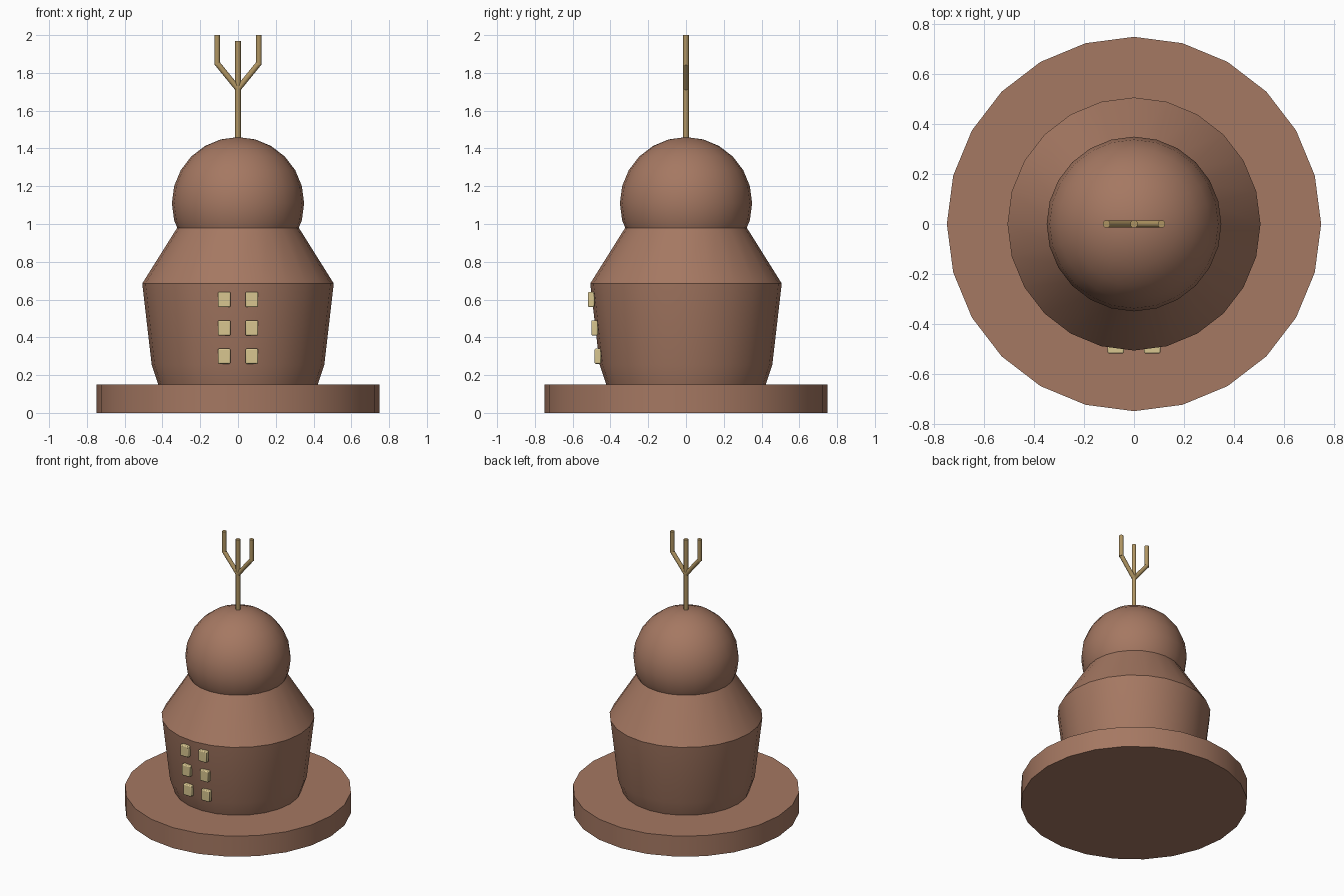
import bpy, bmesh, math
from mathutils import Vector

if "Cube" in bpy.data.objects:
    bpy.data.objects.remove(bpy.data.objects["Cube"])


def srgb(r, g, b):
    def lin(c):
        c /= 255
        return c / 12.92 if c <= 0.04045 else ((c + 0.055) / 1.055) ** 2.4
    return (lin(r), lin(g), lin(b), 1)


def material(name, rgb):
    m = bpy.data.materials.new(name)
    m.diffuse_color = srgb(*rgb)
    m.use_nodes = True
    m.node_tree.nodes["Principled BSDF"].inputs["Base Color"].default_value = m.diffuse_color
    return m


clay = material("clay_brown", (165, 120, 98))
brass = material("dull_brass", (176, 149, 98))
glow = material("pale_yellow", (216, 198, 144))


def finish(name, mat, angle=30):
    ob = bpy.context.object
    ob.name = name
    ob.data.materials.append(mat)
    bpy.ops.object.shade_smooth_by_angle(angle=math.radians(angle))
    return ob


def lathe(name, profile, mat, sides=24):
    """Closed solid turned around z from (radius, height) points."""
    bm = bmesh.new()
    rings = []
    for r, z in profile:
        rings.append([bm.verts.new((r * math.cos(2 * math.pi * i / sides),
                                    r * math.sin(2 * math.pi * i / sides), z))
                      for i in range(sides)])
    for lo, hi in zip(rings, rings[1:]):
        for i in range(sides):
            j = (i + 1) % sides
            bm.faces.new((lo[i], lo[j], hi[j], hi[i]))
    bm.faces.new(rings[0][::-1])
    bm.faces.new(rings[-1])
    me = bpy.data.meshes.new(name)
    bm.to_mesh(me)
    bm.free()
    ob = bpy.data.objects.new(name, me)
    bpy.context.collection.objects.link(ob)
    bpy.ops.object.select_all(action='DESELECT')
    ob.select_set(True)
    bpy.context.view_layer.objects.active = ob
    return finish(name, mat)


def rod(name, a, b, radius=0.015):
    a, b = Vector(a), Vector(b)
    d = b - a
    bpy.ops.mesh.primitive_cylinder_add(vertices=12, radius=radius, depth=d.length,
                                        location=(a + b) / 2)
    bpy.context.object.rotation_euler = d.to_track_quat('Z', 'Y').to_euler()
    return finish(name, brass, 40)


# Round plinth and tapered body with sloping shoulder
lathe("plinth", [(0.75, 0), (0.75, 0.15)], clay)
lathe("body", [(0.42, 0.145), (0.457, 0.255), (0.507, 0.685), (0.322, 0.98)], clay)

# Round dome on top
bpy.ops.mesh.primitive_uv_sphere_add(segments=24, ring_count=12, radius=0.35,
                                     location=(0, 0, 1.11))
finish("dome", clay)

# Three-pronged mast
rod("mast", (0, 0, 1.43), (0, 0, 1.97))
for side, label in ((-1, "left"), (1, "right")):
    rod("branch_" + label, (0, 0, 1.715), (side * 0.11, 0, 1.85))
    rod("prong_" + label, (side * 0.11, 0, 1.843), (side * 0.11, 0, 2.0))

# Two columns of raised windows on the front
for row, (z, y) in enumerate(((0.30, -0.467), (0.45, -0.484), (0.60, -0.502))):
    for side, label in ((-1, "left"), (1, "right")):
        bpy.ops.mesh.primitive_cube_add(size=1, location=(side * 0.073, y, z))
        ob = bpy.context.object
        ob.scale = (0.066, 0.034, 0.08)
        bpy.ops.object.transform_apply(location=False, rotation=False, scale=True)
        bev = ob.modifiers.new("soft_edges", 'BEVEL')
        bev.width = 0.006
        bev.segments = 2
        finish(f"window_{label}_{row + 1}", glow)
